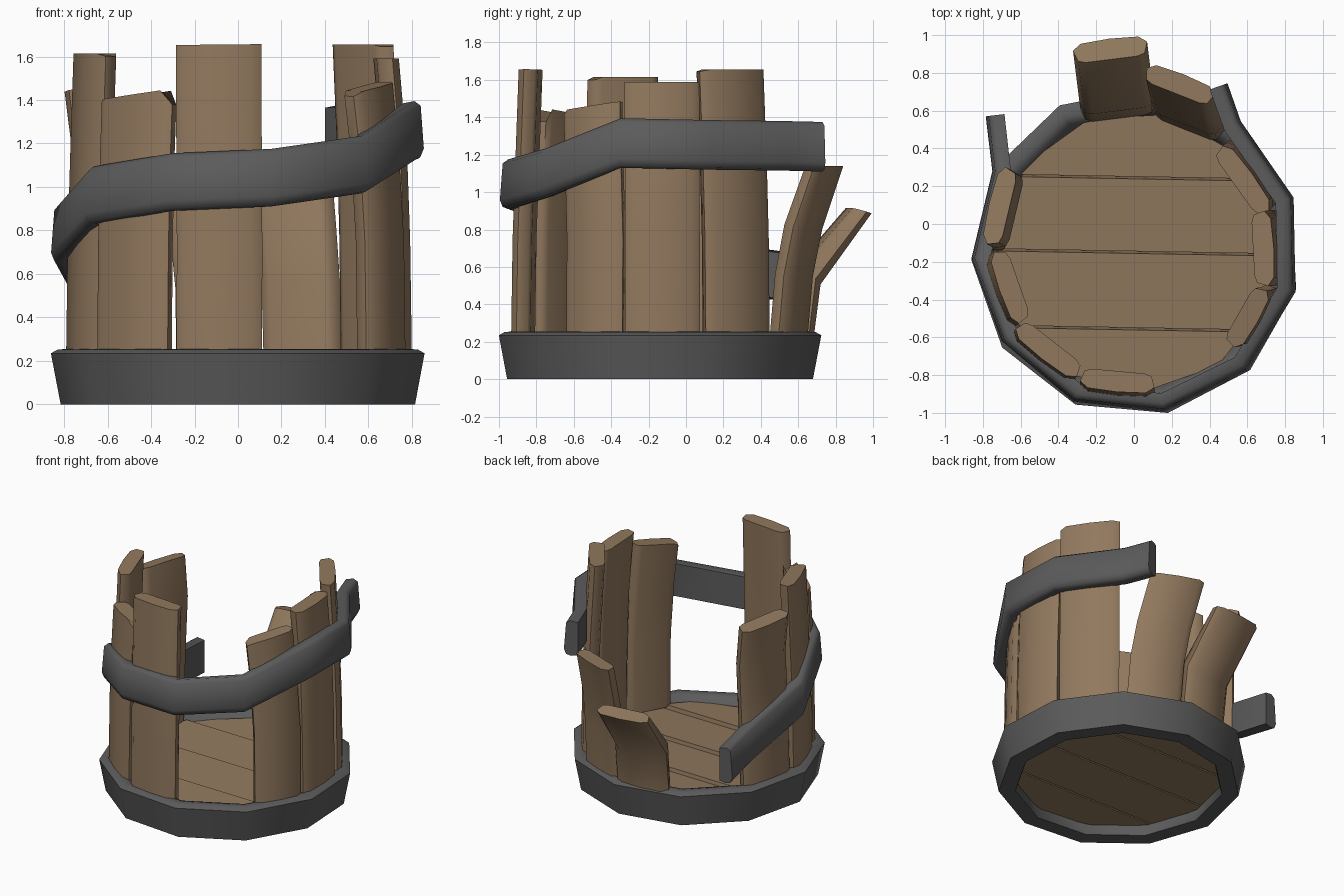
import bpy, bmesh, math
from mathutils import Vector, Matrix

if "Cube" in bpy.data.objects:
    bpy.data.objects.remove(bpy.data.objects["Cube"])

CX, CY = 0.01, -0.145          # barrel axis
N = 11                         # sides of the barrel
STEP = 2 * math.pi / N
START = math.radians(183)


def material(name, col):
    m = bpy.data.materials.new(name)
    m.diffuse_color = (*col, 1)
    m.use_nodes = True
    m.node_tree.nodes["Principled BSDF"].inputs["Base Color"].default_value = m.diffuse_color
    return m


WOOD = material("brown wood", (0.285, 0.19, 0.112))
IRON = material("dark grey iron", (0.105, 0.105, 0.105))


def finish(bm, name, mat, angle):
    bmesh.ops.recalc_face_normals(bm, faces=bm.faces)
    me = bpy.data.meshes.new(name)
    bm.to_mesh(me)
    bm.free()
    me.materials.append(mat)
    for p in me.polygons:
        p.use_smooth = True
    me.set_sharp_from_angle(angle=math.radians(angle))
    ob = bpy.data.objects.new(name, me)
    bpy.context.collection.objects.link(ob)


def loft(name, rings, mat, closed=False, angle=40):
    """Skin a list of closed cross-sections."""
    bm = bmesh.new()
    rows = [[bm.verts.new(p) for p in ring] for ring in rings]
    n = len(rows[0])
    pairs = list(zip(rows, rows[1:]))
    if closed:
        pairs.append((rows[-1], rows[0]))
    for a, b in pairs:
        for i in range(n):
            j = (i + 1) % n
            bm.faces.new((a[i], a[j], b[j], b[i]))
    if not closed:
        bm.faces.new(rows[0])
        bm.faces.new(rows[-1])
    finish(bm, name, mat, angle)


def hoop(name, path, height, section, closed):
    """Sweep an iron band along (x, y, z) points; section is (inset, height fraction)."""
    rings = []
    n = len(path)
    for i, (x, y, z) in enumerate(path):
        a = path[(i - 1) % n] if closed else path[max(i - 1, 0)]
        b = path[(i + 1) % n] if closed else path[min(i + 1, n - 1)]
        out = Vector((a[1] - b[1], b[0] - a[0], 0)).normalized()
        rings.append([Vector((x, y, z + f * height)) - out * d for d, f in section])
    loft(name, rings, IRON, closed, 62)


# Bottom hoop, unbroken
ring_path = [(CX + 0.872 * math.cos(START - k * STEP),
              CY + 0.872 * math.sin(START - k * STEP), 0) for k in range(N)]
hoop("bottom_hoop", ring_path, 0.255,
     [(0.045, 0), (0, 0.92), (0.03, 0.985), (0.07, 1), (0.11, 0.96), (0.17, 0.1), (0.16, 0)], True)

# Upper hoop, broken open at the back and slipped down on the left
hoop("broken_upper_hoop",
     [(0.495, 0.745, 1.11), (0.565, 0.545, 1.115), (0.845, 0.14, 1.12),
      (0.855, -0.36, 1.13), (0.60, -0.78, 0.97), (0.16, -0.995, 0.91),
      (-0.32, -0.94, 0.89), (-0.70, -0.62, 0.83), (-0.86, -0.18, 0.65),
      (-0.75, 0.28, 0.45), (-0.785, 0.57, 0.41)], 0.265,
     [(0.015, 0.04), (0, 0.18), (0.015, 0.92), (0.045, 1), (0.10, 0.96),
      (0.10, 0.04), (0.05, 0)], False)

# Floor planks, cut from the barrel outline
edges = [-1.0, -0.555, -0.15, 0.245, 0.8]
for k in range(4):
    bm = bmesh.new()
    bmesh.ops.create_cone(bm, segments=N, radius1=0.73, radius2=0.745, depth=0.12,
                          cap_ends=True, matrix=Matrix.Translation((CX, CY, 0.14))
                          @ Matrix.Rotation(START, 4, 'Z'))
    for y, s in ((edges[k] + 0.006, -1), (edges[k + 1] - 0.006, 1)):
        no = Vector((0.018 * s, s, 0.2 * s))
        bmesh.ops.bisect_plane(bm, geom=bm.verts[:] + bm.edges[:] + bm.faces[:],
                               plane_co=(0, y, 0.2), plane_no=no, clear_outer=True)
        bmesh.ops.holes_fill(bm, edges=[e for e in bm.edges if e.is_boundary])
    for v in bm.verts:             # each board tips up toward the back
        if v.co.z > 0.15:
            v.co.z += 0.06 * (v.co.y - edges[k]) - 0.01
    finish(bm, f"floor_plank_{k + 1}", WOOD, 30)

# Staves: (across, depth) section, convex outside
SECTION = [(-1, 0.04), (-0.78, 0.008), (0, 0), (0.78, 0.008), (1, 0.04),
           (0.9, 0.098), (0.7, 0.11), (-0.7, 0.11), (-0.9, 0.098)]


def stave(name, slot, levels, width=0.42, slant=0.0, chips=(0, 0), turn=0.0):
    """levels are (z, outer radius, rise of inner side, sideways shift)."""
    a = START + (slot + 0.5) * STEP + math.radians(turn)
    rad = Vector((math.cos(a), math.sin(a), 0))
    tan = Vector((-math.sin(a), math.cos(a), 0))
    rings = []
    for i, (z, r, rise, shift) in enumerate(levels):
        top = i == len(levels) - 1
        ring = []
        for u, d in SECTION:
            side = u * width / 2
            h = z + rise * d / 0.11
            if top:
                h += slant * side - chips[u > 0] * (abs(u) > 0.8)
            ring.append(Vector((CX, CY, h)) + rad * (r - d) + tan * (side + shift))
        rings.append(ring)
    loft(name, rings, WOOD, angle=55)


def upright(z, r_top=0.75, base=0.0, top=0.0):
    return [(0.2, 0.79, 0, base), (0.75, 0.782, 0, base),
            (1.15, 0.768, 0, (base + top) / 2), (z, r_top, 0, top)]


stave("stave_left_front", 0, upright(1.615, 0.75, -0.035, -0.045), 0.40, 0.0, (0, 0.015))
stave("stave_front_left", 1, upright(1.425, 0.755, -0.045, -0.045), 0.41, 0.12, (0.0, 0.07))
stave("stave_front", 2, upright(1.655, 0.75, -0.028, -0.035), 0.395, 0.01)
stave("stave_right_front", 4, upright(1.46, 0.745, 0.03, -0.01), 0.345, 0.14, (0.02, 0))
stave("stave_right", 5, upright(1.59, 0.73, -0.02, -0.02), 0.40, 0.0)
stave("stave_right_back", 6, upright(1.655, 0.74, -0.02, -0.025), 0.42, 0.0, (0.01, 0))
stave("stave_left_back", 10,
      [(0.2, 0.79, 0, -0.03), (0.75, 0.78, 0, -0.04), (1.15, 0.775, 0, -0.055),
       (1.43, 0.815, 0.02, -0.065)], 0.42, 0.04)

# Back staves, shorter and splayed outward
stave("splayed_stave_back_right", 7,
      [(0.2, 0.805, 0, -0.01), (0.55, 0.83, 0.01, 0.01), (0.80, 0.87, 0.03, 0.045),
       (1.14, 0.965, 0.0, 0.11)], 0.385, 0.0)
stave("splayed_stave_back", 8,
      [(0.2, 0.82, 0, 0), (0.50, 0.86, 0.10, 0), (0.885, 1.135, 0.03, 0)],
      0.395, 0.0, (0, 0.01), -4)
